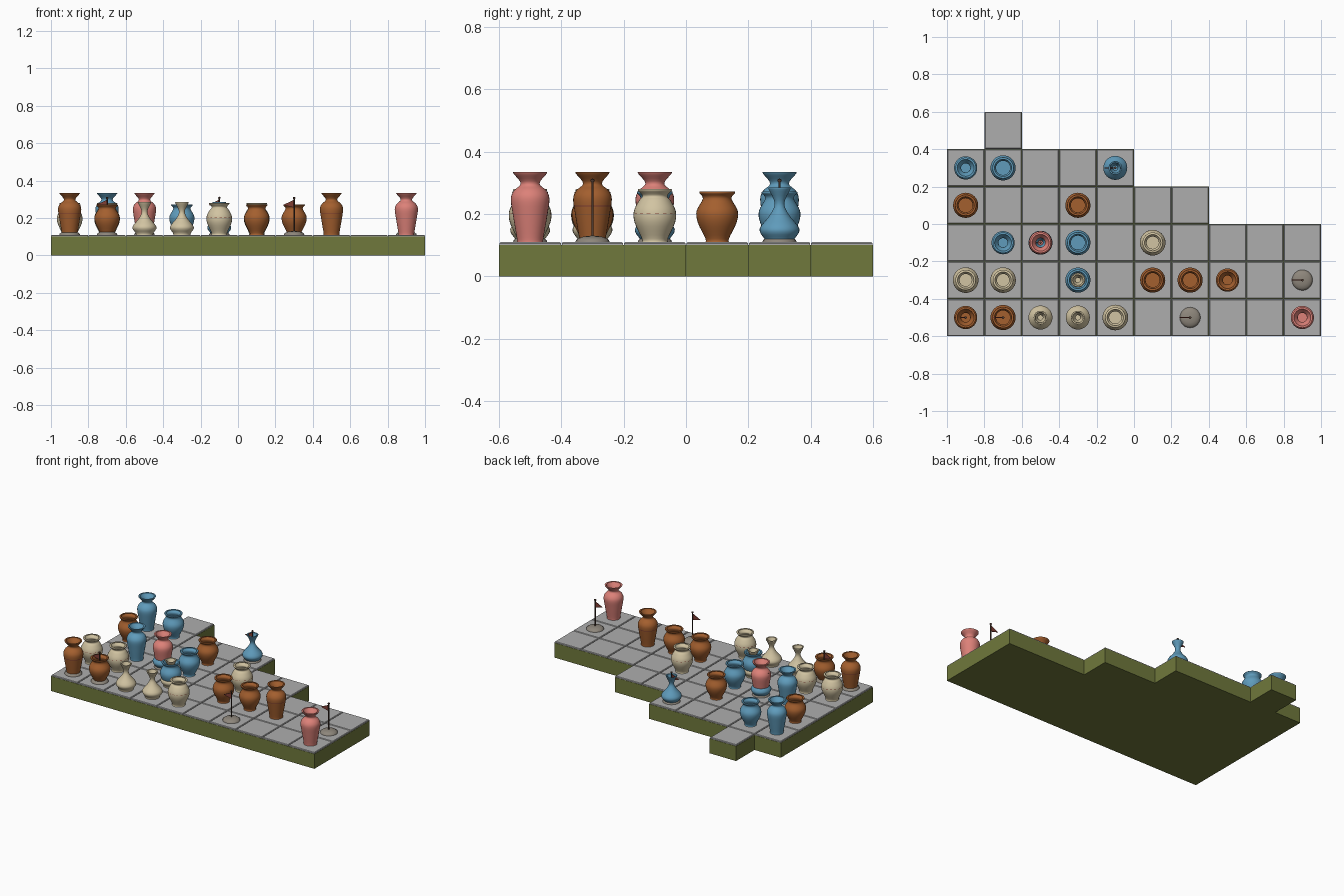
import bpy, bmesh, math

if "Cube" in bpy.data.objects:
    bpy.data.objects.remove(bpy.data.objects["Cube"])

def mat(name, c):
    m = bpy.data.materials.new(name)
    m.diffuse_color = (*c, 1)
    m.use_nodes = True
    m.node_tree.nodes["Principled BSDF"].inputs["Base Color"].default_value = m.diffuse_color
    return m

GREEN = mat("moss green", (.16, .19, .045))
GREY = mat("stone grey", (.42, .42, .42))
COL = {"brown": mat("terracotta brown", (.37, .115, .028)),
       "cream": mat("cream clay", (.64, .55, .36)),
       "blue": mat("glaze blue", (.115, .33, .50)),
       "red": mat("rose red", (.72, .22, .19))}
FLAG = mat("flag dark red", (.22, .05, .035))
POLE = mat("pole dark brown", (.09, .05, .035))
MOUND = mat("mound grey", (.27, .24, .20))
TOP = .11
ROWS = [10, 10, 10, 7, 5]      # paved cells per row, front to back

def cell(c, r):
    return -.9 + .2 * c, -.5 + .2 * r

def finish(bm, name, mats, smooth=False, loc=(0, 0, 0)):
    bmesh.ops.recalc_face_normals(bm, faces=bm.faces)
    me = bpy.data.meshes.new(name)
    for f in bm.faces:
        f.smooth = smooth
    bm.to_mesh(me)
    bm.free()
    for m in mats:
        me.materials.append(m)
    ob = bpy.data.objects.new(name, me)
    ob.location = loc
    bpy.context.collection.objects.link(ob)
    if smooth:
        bpy.ops.object.select_all(action='DESELECT')
        ob.select_set(True)
        bpy.context.view_layer.objects.active = ob
        bpy.ops.object.shade_smooth_by_angle(angle=math.radians(50))
    return ob

def lathe(name, prof, mats, loc, rule=None, n=32):
    """Turn an (r, z) profile round z; rule(ring, side) picks the material."""
    bm = bmesh.new()
    rings = []
    for r, z in prof:
        if r == 0:
            rings.append([bm.verts.new((0, 0, z))] * n)
        else:
            rings.append([bm.verts.new((r * math.cos(math.tau * i / n),
                                        r * math.sin(math.tau * i / n), z)) for i in range(n)])
    for k, (a, b) in enumerate(zip(rings, rings[1:])):
        for i in range(n):
            j = (i + 1) % n
            f = bm.faces.new(list(dict.fromkeys((a[i], a[j], b[j], b[i]))))
            if rule:
                f.material_index = rule(k, i)
    return finish(bm, name, mats, True, loc)

# terraced base, stepping back along the rear edge
bm = bmesh.new()
outline = [(-1, -.6), (1, -.6), (1, 0), (.4, 0), (.4, .2), (0, .2), (0, .4),
           (-.6, .4), (-.6, .6), (-.8, .6), (-.8, .4), (-1, .4)]
f = bm.faces.new([bm.verts.new((x, y, 0)) for x, y in outline])
ext = bmesh.ops.extrude_face_region(bm, geom=[f])
up = [v for v in ext["geom"] if isinstance(v, bmesh.types.BMVert)]
bmesh.ops.translate(bm, vec=(0, 0, .101), verts=up)
if not any(f.normal.z < -.5 or all(v.co.z == 0 for v in f.verts) for f in bm.faces):
    bm.faces.new([v for v in bm.verts if v.co.z == 0])
finish(bm, "terraced_base", [GREEN])

# paving tiles with chamfered rims
bm = bmesh.new()
for c, r in [(c, r) for r, n in enumerate(ROWS) for c in range(n)] + [(1, 5)]:
    x, y = cell(c, r)
    rings = [[bm.verts.new((x + sx * h, y + sy * h, z))
              for sx, sy in ((-1, -1), (1, -1), (1, 1), (-1, 1))]
             for h, z in ((.0985, .10), (.0985, .106), (.095, TOP))]
    for a, b in zip(rings, rings[1:]):
        for i in range(4):
            bm.faces.new((a[i], a[(i + 1) % 4], b[(i + 1) % 4], b[i]))
    bm.faces.new(rings[-1])
finish(bm, "paving_tiles", [GREY])

# outer vessel curves from foot to lip
CURVE = {
    "tall_vase": [(.042, 0), (.043, .015), (.055, .085), (.062, .138), (.052, .165),
                  (.030, .188), (.052, .218), (.055, .225)],
    "round_pot": [(.038, 0), (.038, .012), (.062, .062), (.066, .1), (.046, .139), (.057, .157), (.056, .162)],
    "banded_jar": [(.042, 0), (.042, .012), (.065, .063), (.067, .1), (.051, .133),
                   (.040, .148), (.054, .165), (.053, .170)],
    "long_neck_bottle": [(.046, 0), (.048, .01), (.064, .042), (.030, .088), (.0155, .125),
                         (.035, .170), (.034, .174)],
}
STRIPE = {"tall_vase": .112, "banded_jar": .092}

def full_profile(pts, sub=4):
    """Smooth the curve, then return down the inside as a narrower copy."""
    out = []
    for i in range(len(pts) - 1):
        q = [pts[max(0, min(len(pts) - 1, i + d))] for d in (-1, 0, 1, 2)]
        for s in range(sub):
            t = s / sub
            w = ((-t + 2 * t**2 - t**3) / 2, (2 - 5 * t**2 + 3 * t**3) / 2,
                 (t + 4 * t**2 - 3 * t**3) / 2, (t**3 - t**2) / 2)
            out.append(tuple(sum(w[k] * q[k][a] for k in range(4)) for a in (0, 1)))
    out.append(pts[-1])
    height = pts[-1][1]
    inner = [(r * .82, z) for r, z in reversed(out) if z > height * .4]
    return [(0, 0)] + out + inner + [(0, inner[-1][1])]

def vessel(kind, colour, x, y):
    prof = full_profile(CURVE[kind])
    rule = None
    if kind == "banded_jar" or (kind, colour) == ("tall_vase", "brown"):
        # thin painted stripe: solid on the vase, dotted on the jar
        k = min(range(20), key=lambda i: abs(prof[i][1] - STRIPE[kind]))
        r, z = prof[k]
        prof.insert(k + 1, (r + (prof[k + 1][0] - r) * .3, z + (prof[k + 1][1] - z) * .3))
        step = 2 if kind == "banded_jar" else 1
        rule = lambda ring, side: int(ring == k and side % step == 0)
    lathe(f"{colour}_{kind}", prof, [COL[colour], FLAG], (x, y, TOP), rule)

# mound with a pole and a pennant pointing to -x
def flag(x, y):
    lathe("mound", [(.055, 0), (.053, .006), (.044, .013), (.028, .018), (0, .021)], [MOUND], (x, y, TOP))
    lathe("flag_pole", [(.004, .015), (.004, .192), (.007, .195), (.007, .2), (0, .204)],
          [POLE], (x, y, TOP), n=10)
    bm = bmesh.new()
    a, b = [[bm.verts.new((px, py, pz)) for px, pz in ((0, .188), (0, .145), (-.058, .160))]
            for py in (-.002, .002)]
    bm.faces.new(a)
    bm.faces.new(b)
    for i in range(3):
        j = (i + 1) % 3
        bm.faces.new((a[i], a[j], b[j], b[i]))
    finish(bm, "pennant", [FLAG], False, (x, y, TOP))

# layout, front row first: kind + colour letters, f for a flag, dash for empty
KIND = {"T": "tall_vase", "P": "round_pot", "J": "banded_jar", "B": "long_neck_bottle"}
HUE = {"n": "brown", "c": "cream", "b": "blue", "r": "red"}
LAYOUT = ["Tnf Pnf Bc Bc Jc - f - - Tr",
          "Jc Jc - PbBc - Pn Pn Tn - f",
          "- Tb TrBbf Pb - Jc",
          "Pn - - Pn",
          "Tb Pb - - Bbf"]
for r, line in enumerate(LAYOUT):
    for c, code in enumerate(line.split()):
        x, y = cell(c, r)
        if code.endswith("f"):
            flag(x, y)
        code = code.rstrip("f-")
        for i in range(0, len(code), 2):
            vessel(KIND[code[i]], HUE[code[i + 1]], x, y)
